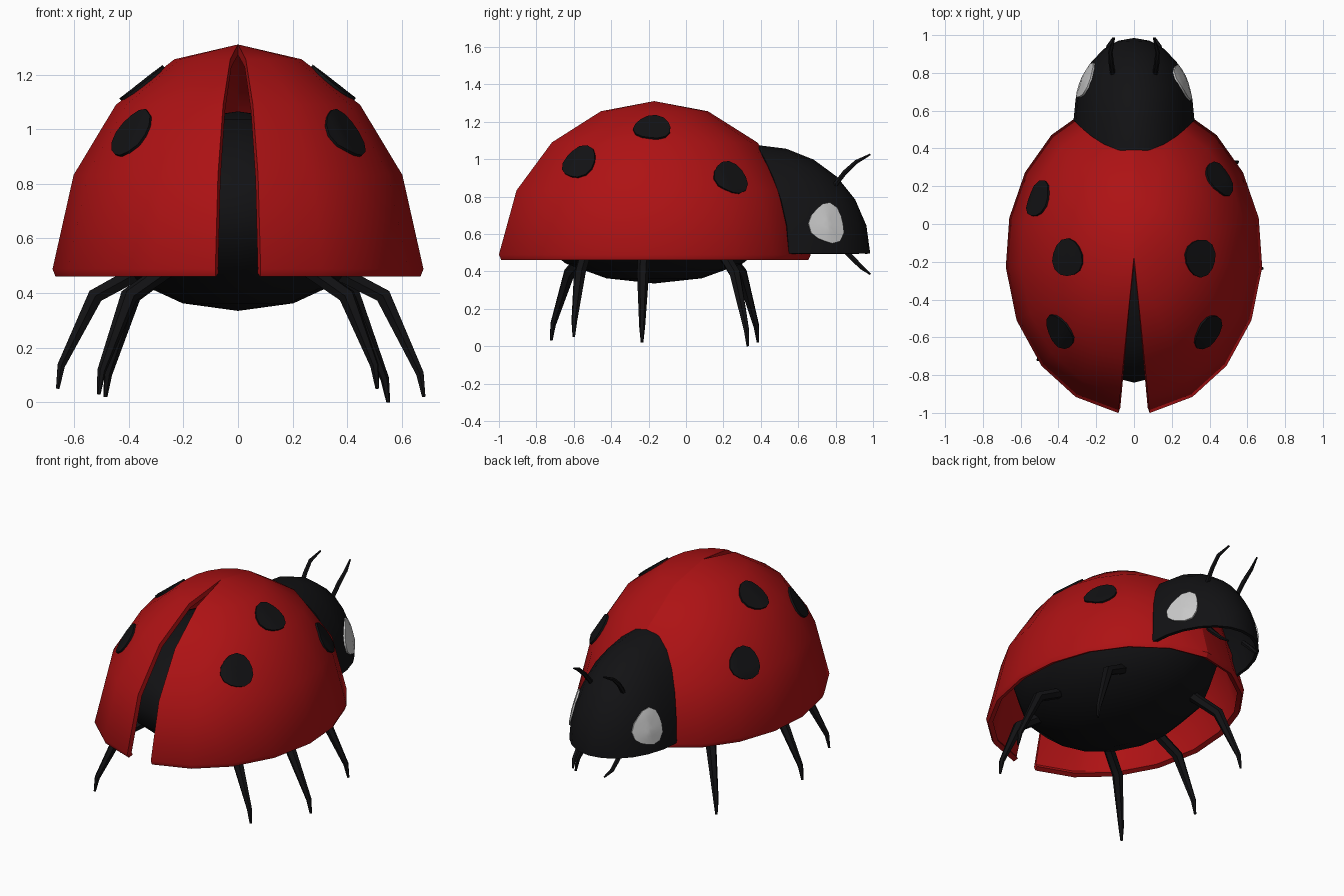
import bpy, bmesh
from math import sin, cos, pi, radians
from mathutils import Vector
from mathutils.bvhtree import BVHTree

if "Cube" in bpy.data.objects:
    bpy.data.objects.remove(bpy.data.objects["Cube"])


def material(name, rgb):
    m = bpy.data.materials.new(name)
    m.diffuse_color = (*rgb, 1)
    m.use_nodes = True
    m.node_tree.nodes["Principled BSDF"].inputs["Base Color"].default_value = m.diffuse_color
    return m


RED = material("red", (0.42, 0.006, 0.007))
BLACK = material("black", (0.006, 0.006, 0.007))
WHITE = material("white", (0.6, 0.6, 0.6))


def finish(name, bm, mat, thick=0, angle=60):
    me = bpy.data.meshes.new(name)
    bm.to_mesh(me)
    bm.free()
    ob = bpy.data.objects.new(name, me)
    bpy.context.collection.objects.link(ob)
    me.materials.append(mat)
    bpy.ops.object.select_all(action='DESELECT')
    ob.select_set(True)
    bpy.context.view_layer.objects.active = ob
    if thick:
        s = ob.modifiers.new("thickness", 'SOLIDIFY')
        s.thickness, s.offset = thick, -1
        bpy.ops.object.modifier_apply(modifier=s.name)
    bpy.ops.object.shade_smooth_by_angle(angle=radians(angle))
    return ob


def grid(rows, centre, wrap=False):
    """Skin rows of points; face normals point away from centre."""
    bm = bmesh.new()
    vs = [[bm.verts.new(p) for p in r] for r in rows]
    n = len(rows[0])
    for a, b in zip(vs, vs[1:]):
        for i in range(n if wrap else n - 1):
            j = (i + 1) % n
            bm.faces.new((a[i], a[j], b[j], b[i]))
    bmesh.ops.remove_doubles(bm, verts=bm.verts, dist=1e-4)
    bm.normal_update()
    c = Vector(centre)
    if sum(f.normal.dot(f.calc_center_median() - c) for f in bm.faces) < 0:
        bmesh.ops.reverse_faces(bm, faces=bm.faces)
        bm.normal_update()
    return bm


def patch(name, tree, at, size, mat, wobble=0.05):
    """Thin disc laid on a curved surface."""
    p, n, _, _ = tree.find_nearest(Vector(at))
    t = n.cross(Vector((0, 0, 1))).normalized()
    b = n.cross(t)
    rows = []
    for k in range(5):
        row = []
        for i in range(14):
            a = 2 * pi * i / 14
            r = k / 4 * (1 + wobble * sin(3 * a + 1))
            q = p + t * (size[0] * r * cos(a)) + b * (size[1] * r * sin(a))
            hit = tree.ray_cast(q + n * 0.1, -n)[0] or q
            row.append(hit + n * 0.011)
        rows.append(row)
    finish(name, grid(rows, p - n, True), mat, 0.018)


def limb(name, pts, radii, sides=6):
    """Tapered tube through points."""
    pts = [Vector(p) for p in pts]
    rows = []
    for i, p in enumerate(pts):
        d = pts[min(i + 1, len(pts) - 1)] - pts[max(i - 1, 0)]
        q = d.to_track_quat('Z', 'Y')
        rows.append([p + q @ Vector((cos(2 * pi * k / sides), sin(2 * pi * k / sides), 0)) * radii[i]
                     for k in range(sides)])
    bm = grid(rows, (0, 0, 0), True)
    bmesh.ops.holes_fill(bm, edges=bm.edges)
    bmesh.ops.recalc_face_normals(bm, faces=bm.faces)
    finish(name, bm, BLACK, angle=45)


# Wing cases: two half domes, parted at the rear
LONS = (7, 27, 46, 66, 86, 104, 122, 140, 160, 180)
LATS = (0, 20, 41, 62, 85)
trees = {}
for side, s in (("left", -1), ("right", 1)):
    rings = [(sin(radians(a)), 0.41 + 0.9 * cos(radians(a))) for a in LATS] + [(0.98, 0.46)]
    rows = [[(s * 0.683 * r * sin(radians(o)), -0.17 - 0.84 * r * cos(radians(o)), z) for o in LONS]
            for r, z in rings]
    bm = grid(rows, (0, -0.17, 0.41))
    trees[s] = BVHTree.FromBMesh(bm)
    finish(side + "_wing_case", bm, RED, 0.03, 40)

# Spots
for i, (x, y, z) in enumerate(((0.38, -0.565, 0.975), (0.345, -0.18, 1.16), (0.44, 0.23, 0.89),
                               (-0.38, -0.565, 0.975), (-0.345, -0.18, 1.16), (-0.5, 0.13, 0.89))):
    patch(f"spot_{i + 1}", trees[1 if x > 0 else -1], (x, y, z), (0.1, 0.1), BLACK)

# Body under the wing cases
bm = bmesh.new()
bmesh.ops.create_uvsphere(bm, u_segments=16, v_segments=8, radius=1)
for v in bm.verts:
    v.co = (v.co.x * 0.53, v.co.y * 0.67 - 0.17, v.co.z * 0.365 + 0.70)
finish("body", bm, BLACK)

# Head: hollow hood whose rear edge follows the wing cases
rows = []
for j in range(7):
    f = j / 6 * pi / 2
    row = []
    for i in range(13):
        t = (i / 12 - 0.5) * pi
        back = 0.38 + 0.17 * sin(t) ** 2
        row.append((0.32 * sin(t) * cos(f), back + (0.985 - back) * sin(f), 0.495 + 0.58 * cos(t) * cos(f)))
    rows.append(row)
bm = grid(rows, (0, 0.5, 0.5))
head_tree = BVHTree.FromBMesh(bm)
finish("head", bm, BLACK, 0.02)

# Cheek patches, antennae and mouth feelers
for side, s in (("left", -1), ("right", 1)):
    patch(side + "_cheek_patch", head_tree, (s * 0.26, 0.755, 0.655), (0.1, 0.11), WHITE, 0.1)
    limb(side + "_antenna", [(s * 0.11, 0.78, 0.84), (s * 0.12, 0.85, 0.93), (s * 0.125, 0.91, 0.985),
                             (s * 0.105, 0.985, 1.025)], (0.014, 0.014, 0.012, 0.005))
    limb(side + "_feeler", [(s * 0.13, 0.83, 0.53), (s * 0.14, 0.89, 0.47), (s * 0.135, 0.94, 0.42),
                            (s * 0.11, 0.985, 0.385)], (0.016, 0.015, 0.012, 0.005))

# Legs: hip and foot positions, bent at knee and ankle
LEGS = {"rear_left": ((-0.3, -0.54, 0.46), (-0.51, -0.72, 0.03)),
        "rear_right": ((0.3, -0.54, 0.46), (0.51, -0.60, 0.05)),
        "middle_left": ((-0.40, -0.225, 0.46), (-0.66, -0.235, 0.05)),
        "middle_right": ((0.40, -0.225, 0.46), (0.68, -0.235, 0.02)),
        "front_left": ((-0.3, 0.22, 0.46), (-0.485, 0.385, 0.02)),
        "front_right": ((0.3, 0.20, 0.46), (0.55, 0.33, 0.0))}
for name, (h, f) in LEGS.items():
    h, f = Vector(h), Vector(f)
    knee = h.lerp(f, 0.47)
    knee.z = 0.39
    ankle = h.lerp(f, 0.95)
    ankle.z = f.z + 0.085
    top = Vector((h.x * 0.85, h.y, h.z + 0.03))
    limb(name + "_leg", [top, knee, ankle, f], (0.032, 0.032, 0.016, 0.007))
